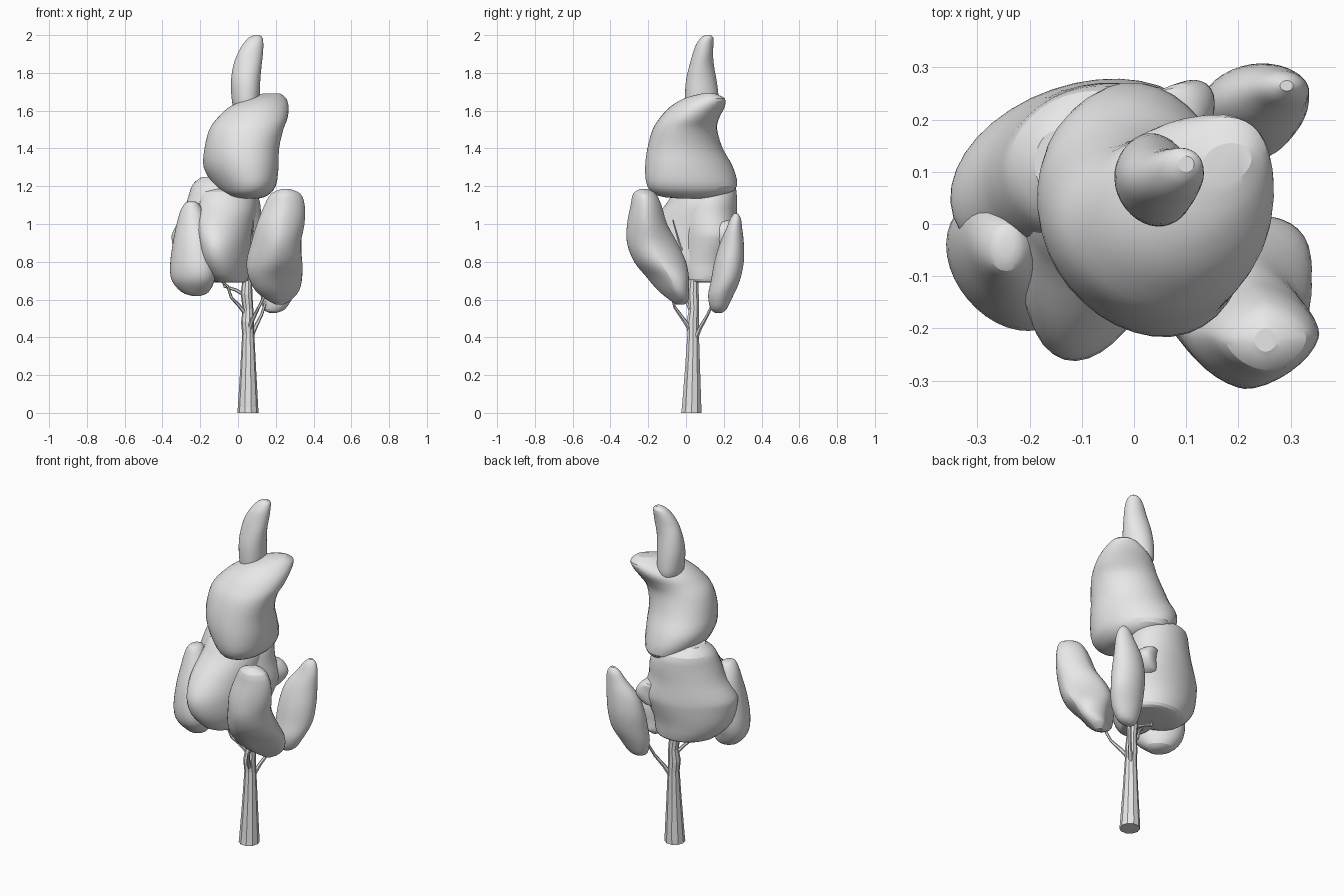
import bpy, math
from mathutils import Vector

grey = bpy.data.materials.new("plain grey")
grey.diffuse_color = (0.8, 0.8, 0.8, 1)


def skin(name, rings):
    """Join equal rings of points into a closed surface."""
    n = len(rings[0])
    verts = [p for r in rings for p in r]
    faces = [list(range(n))[::-1], list(range(len(verts) - n, len(verts)))]
    for k in range(len(rings) - 1):
        for i in range(n):
            j = (i + 1) % n
            faces.append((k * n + i, k * n + j, k * n + n + j, k * n + n + i))
    me = bpy.data.meshes.new(name)
    me.from_pydata(verts, [], faces)
    me.materials.append(grey)
    ob = bpy.data.objects.new(name, me)
    bpy.context.collection.objects.link(ob)
    return ob


def spline(a, b, c, d, t):
    return [0.5 * (2 * q + (r - p) * t + (2 * p - 5 * q + 4 * r - s) * t * t
                   + (3 * q - p - 3 * r + s) * t ** 3)
            for p, q, r, s in zip(a, b, c, d)]


def clump(name, keys, pinch=1.0, sides=36, steps=3):
    """Leaf clump from sections (z, x min, x max, y min, y max, diagonal skew).
    A pinch above 1 makes the sections more diamond-shaped."""
    rows = []
    for k in range(len(keys) - 1):
        a, d = keys[max(k - 1, 0)], keys[min(k + 2, len(keys) - 1)]
        rows += [spline(a, keys[k], keys[k + 1], d, s / steps) for s in range(steps)]
    rows.append(keys[-1])
    rings = []

    def shape(v):
        return math.copysign(abs(v) ** pinch, v)

    for z, x0, x1, y0, y1, skew in rows:
        angles = [2 * math.pi * i / sides for i in range(sides)]
        rings.append([((x0 + x1) / 2 + (x1 - x0) / 2 * shape(math.cos(t - skew / 2)),
                       (y0 + y1) / 2 + (y1 - y0) / 2 * shape(math.sin(t + skew / 2)), z)
                      for t in angles])
    ob = skin(name, rings)
    bpy.ops.object.select_all(action='DESELECT')
    ob.select_set(True)
    bpy.context.view_layer.objects.active = ob
    bpy.ops.object.shade_smooth_by_angle(angle=math.radians(20))


def limb(name, path, sides=6):
    """Tapered tube through (x, y, z, radius) points."""
    pts = [Vector(p[:3]) for p in path]
    rings = []
    for k, p in enumerate(pts):
        d = (pts[min(k + 1, len(pts) - 1)] - pts[max(k - 1, 0)]).normalized()
        if k == 0 and p.z == 0:
            d = Vector((0, 0, 1))
        u = d.cross(Vector((0, 1, 0))).normalized()
        v = d.cross(u)
        rings.append([p + path[k][3] * (u * math.cos(2 * math.pi * i / sides)
                                        + v * math.sin(2 * math.pi * i / sides))
                      for i in range(sides)])
    skin(name, rings)


# Trunk and branches
limb("trunk", [(.053, .028, 0, .056), (.053, .03, .03, .054), (.054, .035, .25, .041),
               (.054, .038, .42, .032), (.05, .036, .48, .034), (.053, .042, .55, .028),
               (.045, .038, .63, .031), (.05, .042, .72, .024), (.04, .05, .95, .02),
               (.04, .05, 1.2, .015)], 10)
limb("back_right_branch", [(.06, .045, .38, .014), (.09, .075, .45, .011),
                           (.125, .115, .52, .008), (.15, .15, .6, .007), (.2, .2, .75, .005)])
limb("front_right_branch", [(.055, .03, .43, .014), (.075, -.01, .49, .011),
                            (.11, -.06, .56, .008), (.15, -.08, .64, .007), (.2, -.14, .8, .005)])
limb("left_branch", [(.045, .035, .52, .012), (.0, .01, .575, .009), (-.035, -.01, .61, .008),
                     (-.055, -.02, .67, .007), (-.11, -.04, .72, .007), (-.22, -.1, .78, .005)])
limb("left_twig", [(.04, .04, .62, .01), (-.01, .05, .65, .009), (-.07, .06, .67, .008),
                   (-.09, .06, .73, .006)])
limb("inner_twig", [(.045, .04, .75, .008), (.07, -.03, .88, .006), (.08, -.07, 1.02, .003)])

# Foliage
clump("top_foliage", [
    (1.6, -.0, .08, .03, .13, 0), (1.62, -.025, .105, 0, .17, -.1),
    (1.68, -.035, .115, -.005, .172, -.1), (1.76, -.037, .118, .0, .162, -.1),
    (1.84, -.025, .125, .018, .148, -.1), (1.9, -.003, .132, .035, .143, 0),
    (1.95, .025, .134, .053, .145, 0), (1.985, .055, .13, .078, .145, 0),
    (2.0, .085, .115, .1, .13, 0)])
clump("upper_foliage", [
    (1.135, .0, .11, -.04, .1, 0), (1.15, -.06, .155, -.15, .2, -.1),
    (1.2, -.125, .2, -.205, .27, -.2), (1.3, -.182, .215, -.217, .25, -.2),
    (1.4, -.178, .218, -.205, .195, -.15), (1.5, -.152, .24, -.177, .165, -.1),
    (1.56, -.11, .262, -.14, .175, 0), (1.62, -.045, .268, -.085, .205, .1),
    (1.665, .05, .255, -.01, .205, .25), (1.69, .13, .225, .08, .155, .2)])
clump("middle_front_foliage", [
    (.69, -.1, .03, -.1, .1, .2), (.71, -.14, .055, -.17, .18, .3),
    (.8, -.185, .08, -.245, .2, .4), (.9, -.205, .08, -.26, .2, .4),
    (1.0, -.22, .09, -.2, .2, .35), (1.1, -.212, .1, -.11, .2, .2),
    (1.17, -.2, .08, -.06, .2, .1), (1.2, -.13, .0, .02, .12, 0)])
clump("middle_back_foliage", [
    (.69, -.15, .08, .02, .2, 0), (.71, -.24, .1, -.04, .235, .05),
    (.8, -.325, .11, -.08, .25, .15), (.91, -.35, .14, -.085, .275, .25),
    (.96, -.345, .145, -.08, .278, .25), (1.05, -.295, .125, -.06, .27, .15),
    (1.14, -.265, .11, -.04, .27, .15), (1.21, -.24, .06, -.01, .255, .1),
    (1.25, -.19, -.1, .05, .18, 0)])
clump("middle_side_lobe", [
    (.86, .04, .07, .14, .2, 0), (.88, -.02, .12, .08, .25, .4), (.93, -.04, .152, .06, .274, .6),
    (.97, -.04, .15, .06, .274, .6), (1.01, -.02, .12, .08, .26, .4), (1.03, .03, .07, .14, .2, 0)])
clump("front_right_foliage", [
    (.573, .2, .24, -.05, -.01, 0), (.6, .15, .285, -.09, .015, .3),
    (.65, .09, .325, -.15, .015, .4), (.72, .055, .34, -.21, .015, .3),
    (.8, .045, .34, -.275, 0, 0), (.9, .07, .333, -.313, -.045, -.1),
    (1.0, .1, .352, -.312, -.1, 0), (1.1, .14, .353, -.293, -.13, 0),
    (1.16, .175, .33, -.28, -.16, 0), (1.185, .23, .275, -.245, -.2, 0)], pinch=1.2)
clump("left_foliage", [
    (.62, -.245, -.195, -.1, -.05, 0), (.64, -.3, -.155, -.13, .0, -.2),
    (.7, -.35, -.125, -.19, .03, -.3), (.78, -.36, -.12, -.205, .05, -.3),
    (.9, -.345, -.14, -.18, .05, -.25), (1.0, -.325, -.165, -.14, .04, -.2),
    (1.07, -.305, -.185, -.11, .02, -.1), (1.11, -.28, -.21, -.09, 0, 0),
    (1.12, -.26, -.23, -.06, -.03, 0)])
clump("back_right_foliage", [
    (.53, .165, .205, .155, .19, 0), (.55, .135, .25, .13, .215, 0),
    (.62, .12, .295, .117, .25, 0), (.7, .12, .325, .132, .285, .1),
    (.8, .127, .335, .15, .306, .1), (.9, .155, .335, .18, .306, .1),
    (.98, .215, .335, .215, .297, 0), (1.03, .25, .325, .235, .29, 0),
    (1.055, .28, .305, .255, .275, 0)])
